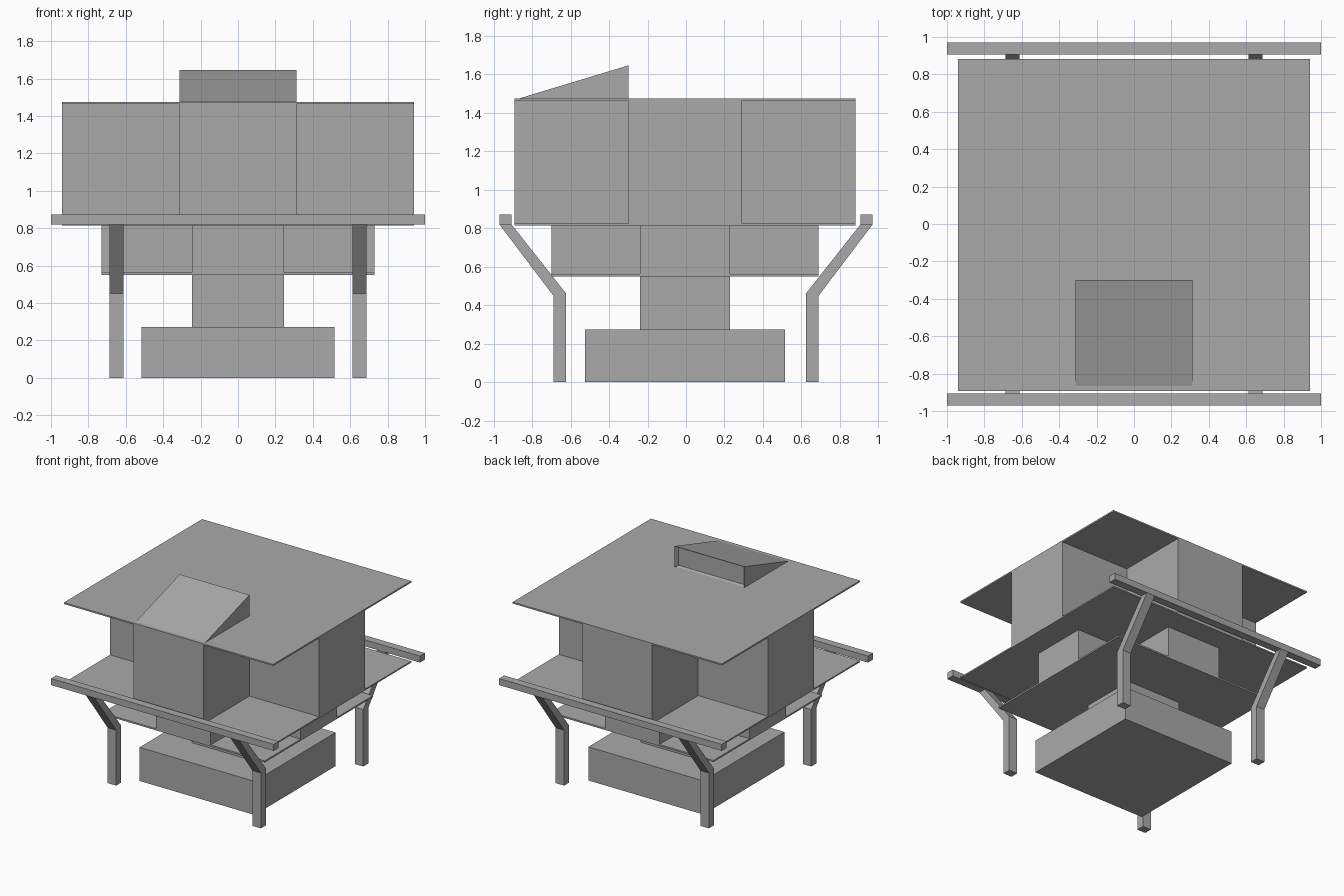
import bpy
import bmesh
from mathutils import Vector

cube = bpy.data.objects.get("Cube")
if cube:
    bpy.data.objects.remove(cube, do_unlink=True)

# One plain material for the whole model
grey = bpy.data.materials.new("plain_grey")
grey.use_nodes = True
grey.diffuse_color = (0.4, 0.4, 0.4, 1)
grey.node_tree.nodes["Principled BSDF"].inputs["Base Color"].default_value = grey.diffuse_color

MID_Y = -0.005  # the tower sits slightly forward of the rails


def prism(name, points, offset, inset_back=False):
    """Extrude a flat polygon along an offset into a closed solid."""
    bm = bmesh.new()
    face = bm.faces.new([bm.verts.new(p) for p in points])
    moved = bmesh.ops.extrude_face_region(bm, geom=[face])["geom"]
    verts = [g for g in moved if isinstance(g, bmesh.types.BMVert)]
    bmesh.ops.translate(bm, verts=verts, vec=Vector(offset))
    bmesh.ops.recalc_face_normals(bm, faces=bm.faces)
    if inset_back:
        bm.normal_update()
        back = [f for f in bm.faces if f.normal.y > 0.9]
        bmesh.ops.inset_region(bm, faces=back, thickness=0.02, depth=-0.03)
    mesh = bpy.data.meshes.new(name)
    bm.to_mesh(mesh)
    bm.free()
    mesh.materials.append(grey)
    obj = bpy.data.objects.new(name, mesh)
    bpy.context.collection.objects.link(obj)
    return obj


def box(name, hx, hy, z0, z1, y=MID_Y):
    pts = [(sx * hx, y + sy * hy, z0) for sx, sy in ((-1, -1), (1, -1), (1, 1), (-1, 1))]
    return prism(name, pts, (0, 0, z1 - z0))


def cross(name, hx, hy, ax, ay, z0, z1):
    """Plus-shaped storey: hx, hy reach of the arms, ax, ay their half widths."""
    quarter = [(hx, ay), (ax, ay), (ax, hy)]
    pts = []
    for sx, sy in ((1, 1), (-1, 1), (-1, -1), (1, -1)):
        corner = quarter if sx * sy > 0 else quarter[::-1]
        pts += [(sx * x, MID_Y + sy * y, z0) for x, y in corner]
    return prism(name, pts, (0, 0, z1 - z0))


# Central tower, bottom to top
box("base_block", 0.517, 0.52, 0, 0.273)
box("column", 0.245, 0.233, 0.273, 0.55)
box("lower_plate", 0.73, 0.695, 0.55, 0.563)
cross("lower_storey", 0.73, 0.695, 0.245, 0.233, 0.563, 0.814)
box("upper_floor", 0.94, 0.887, 0.814, 0.825)
cross("upper_storey", 0.94, 0.887, 0.313, 0.295, 0.825, 1.464)
box("roof_slab", 0.94, 0.887, 1.464, 1.476)

# Sloped dormer with a recessed back face
prism("roof_dormer",
      [(-0.313, -0.885, 1.47), (-0.313, -0.3, 1.47), (-0.313, -0.3, 1.647)],
      (0.626, 0, 0), inset_back=True)

# Rails and bent legs, mirrored front to back and side to side
leg_profile = [(0.625, 0), (0.69, 0), (0.69, 0.45), (0.97, 0.82), (0.907, 0.82), (0.625, 0.463)]
for end, sy in (("front", -1), ("back", 1)):
    box(end + "_rail", 1.0, 0.032, 0.82, 0.873, y=sy * 0.939)
    for side, sx in (("right", -1), ("left", 1)):
        prism(f"{end}_{side}_leg",
              [(sx * 0.65 - 0.038, sy * y, z) for y, z in leg_profile],
              (0.076, 0, 0))
